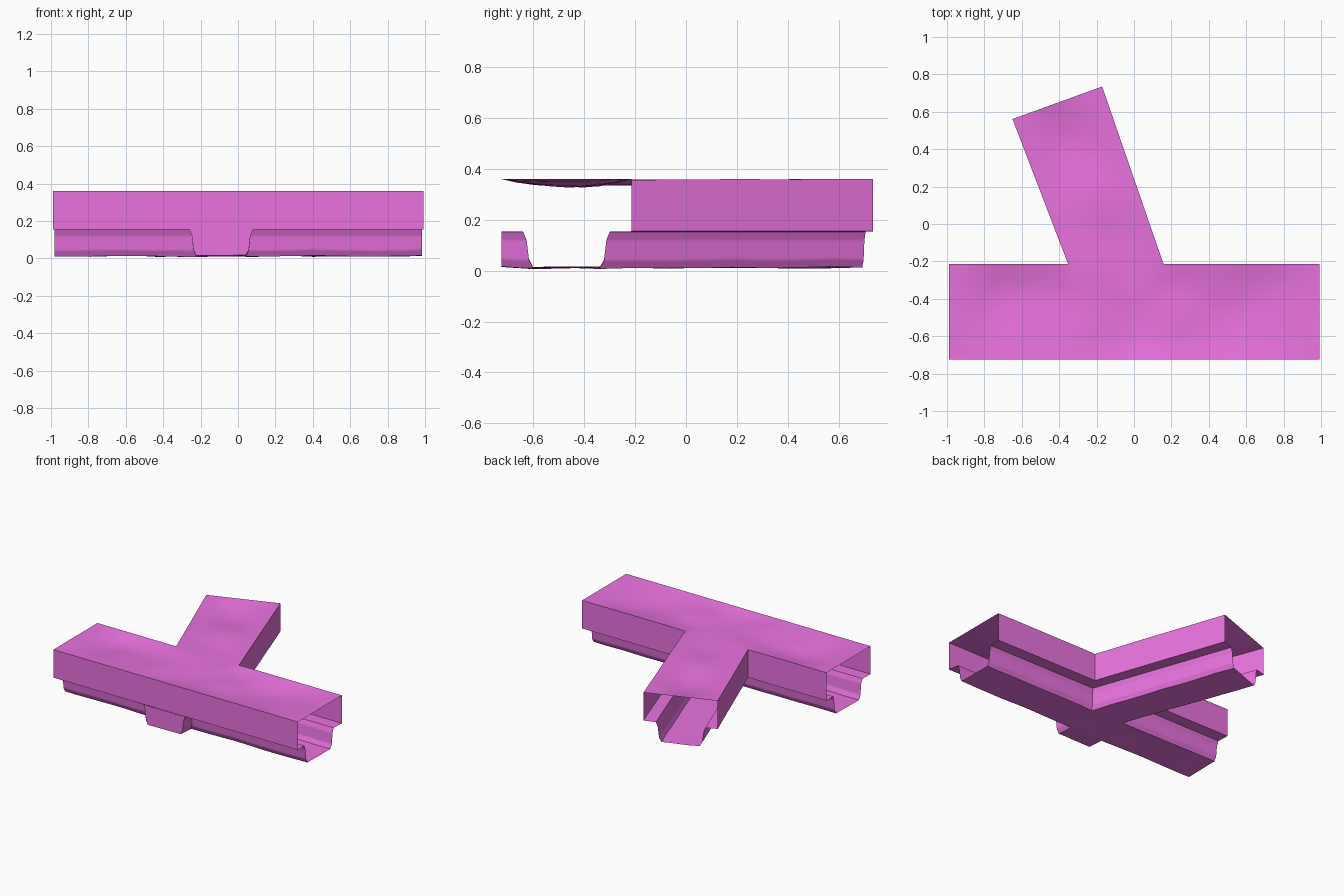
import bpy, bmesh, math
from mathutils import Vector, noise

if "Cube" in bpy.data.objects:
    bpy.data.objects.remove(bpy.data.objects["Cube"])

CY, STUB_X, FRONT = -0.47, -0.09, -0.725      # main axis, stub axis, front wall
END = Vector((-0.41, 0.648))                  # middle of the branch mouth
BASE = Vector((-0.095, -0.22))                # where the branch leaves the main run
AXIS = (END - BASE).normalized()
SIDE = Vector((AXIS.y, -AXIS.x))

# Parts are outlined by the same 12-point plan, scaled by the half width
def plan(h, x0, x1):
    y0, y1 = CY - h, CY + h
    cx = BASE.x + (y1 - BASE.y) * AXIS.x / AXIS.y
    r, l = END + SIDE * h, END - SIDE * h
    return [(x0, y1), (x0, y0), (STUB_X - h, y0), (STUB_X - h, FRONT),
            (STUB_X + h, FRONT), (STUB_X + h, y0), (x1, y0), (x1, y1),
            (cx + h, y1), (r.x, r.y), (l.x, l.y), (cx - h, y1)]

MOUTHS = (0, 6, 9)                            # plan edges left open

def bridge(bm, a, b, skip):
    for i in range(12):
        if i in skip:
            continue
        j = (i + 1) % 12
        pts = []
        for v in (a[i], a[j], b[j], b[i]):
            if all((v.co - p.co).length > 1e-5 for p in pts):
                pts.append(v)
        if len(pts) > 2:
            bm.faces.new(pts)

def cover(bm, r, stub):
    quads = [(0, 1, 2, 11), (2, 5, 8, 11), (5, 6, 7, 8), (8, 9, 10, 11)]
    if stub:
        quads.append((2, 3, 4, 5))
    for q in quads:
        bm.faces.new([r[i] for i in q])

def ring(bm, h, z, x0, x1):
    return [bm.verts.new((x, y, z)) for x, y in plan(h, x0, x1)]

pink = bpy.data.materials.new("pink")
pink.diffuse_color = (0.82, 0.17, 0.74, 1)
pink.use_nodes = True
pink.node_tree.nodes["Principled BSDF"].inputs["Base Color"].default_value = pink.diffuse_color

def finish(name, bm, cuts, shift):
    bmesh.ops.remove_doubles(bm, verts=bm.verts, dist=1e-5)
    bmesh.ops.subdivide_edges(bm, edges=bm.edges[:], cuts=cuts, use_grid_fill=True)
    bmesh.ops.recalc_face_normals(bm, faces=bm.faces)
    for v in bm.verts:
        shift(v)
    me = bpy.data.meshes.new(name)
    bm.to_mesh(me)
    bm.free()
    me.materials.append(pink)
    ob = bpy.data.objects.new(name, me)
    bpy.context.collection.objects.link(ob)
    bpy.context.view_layer.objects.active = ob
    ob.select_set(True)
    bpy.ops.object.shade_smooth_by_angle(angle=math.radians(35))
    ob.select_set(False)

# Distance from the nearest open mouth, 0 at the mouth and 1 well inside
def inside(co):
    to_end = (END - Vector((co.x, co.y))).dot(AXIS)
    return max(0, min(1, (0.99 - abs(co.x)) / 0.2, to_end / 0.2))

# Upper hall: roof and side walls, roof sagging away from walls and mouths
def sag(v):
    if v.co.z < 0.359:
        return
    main = 1 - ((v.co.y - CY) / 0.255) ** 2
    p = Vector((v.co.x, v.co.y)) - END
    arm = 1 - (p.dot(SIDE) / 0.255) ** 2 if v.co.y > CY else 0
    rough = 0.8 + noise.noise(v.co * 4)
    v.co.z -= 0.004 + 0.026 * max(main, arm, 0) * rough * inside(v.co)

bm = bmesh.new()
roof = ring(bm, 0.255, 0.364, -0.988, 0.992)
rim = ring(bm, 0.255, 0.155, -0.988, 0.992)
bridge(bm, roof, rim, MOUTHS + (2, 4))
cover(bm, roof, False)
finish("tunnel_hall", bm, 7, sag)

# Ledges and sunken channel with a short closed stub at the front
def rough_floor(v):
    low = max(0, min(1, (0.12 - v.co.z) / 0.06))
    v.co.z = max(0.003, v.co.z + low * 0.008 * noise.noise(v.co * 6))

bm = bmesh.new()
rings = [ring(bm, h, z, x0, x1) for h, z, x0, x1 in (
    (0.255, 0.155, -0.988, 0.992), (0.170, 0.153, -0.982, 0.985),
    (0.157, 0.120, -0.98, 0.985), (0.148, 0.042, -0.98, 0.985),
    (0.132, 0.012, -0.98, 0.985))]
bridge(bm, rings[0], rings[1], MOUTHS + (3,))
for a, b in zip(rings[1:], rings[2:]):
    bridge(bm, a, b, MOUTHS)
cover(bm, rings[-1], True)
finish("sunken_channel", bm, 7, rough_floor)
